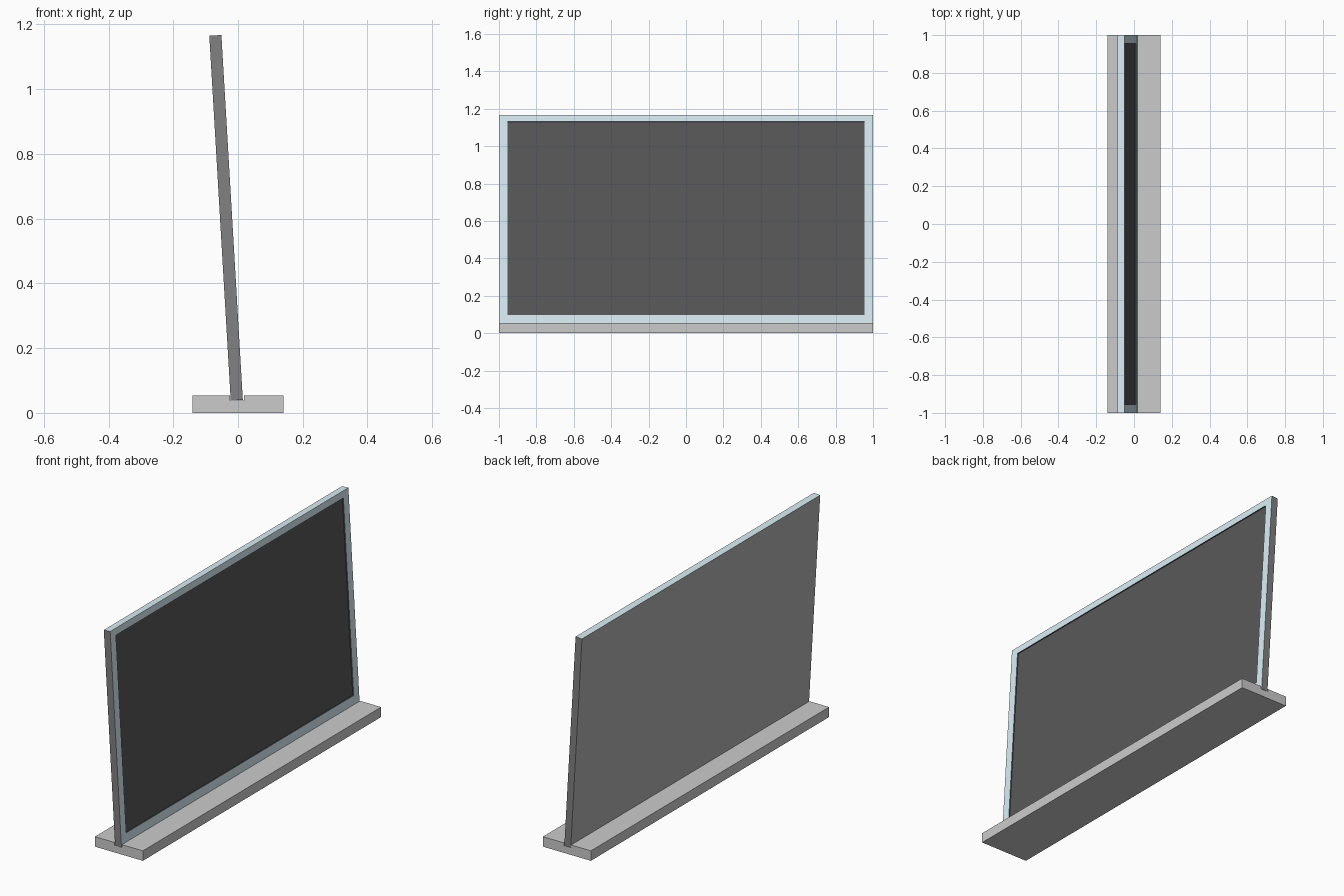
import bpy, bmesh, math
from mathutils import Vector

if "Cube" in bpy.data.objects:
    bpy.data.objects.remove(bpy.data.objects["Cube"])


def material(name, r, g, b):
    m = bpy.data.materials.new(name)
    m.diffuse_color = (r, g, b, 1)
    m.use_nodes = True
    m.node_tree.nodes["Principled BSDF"].inputs["Base Color"].default_value = m.diffuse_color
    return m


def make_object(name, bm, mats=()):
    bmesh.ops.recalc_face_normals(bm, faces=bm.faces[:])
    me = bpy.data.meshes.new(name)
    bm.to_mesh(me)
    bm.free()
    for m in mats:
        me.materials.append(m)
    ob = bpy.data.objects.new(name, me)
    bpy.context.collection.objects.link(ob)
    return ob


def inset_to(bm, face, corners):
    """Inset a face, then snap the inner loop onto given corner positions."""
    bmesh.ops.inset_region(bm, faces=[face], thickness=0.002)
    for v in face.verts:
        v.co = min(corners, key=lambda c: (c - v.co).length)


frame_mat = material("frame_grey", 0.70, 0.86, 0.92)
screen_mat = material("screen_dark", 0.10, 0.10, 0.10)
back_mat = material("back_grey", 0.45, 0.45, 0.45)
side_mat = material("side_grey", 0.22, 0.22, 0.22)

# Base: block with a slot along its length, extruded from its end profile
bm = bmesh.new()
profile = [(-0.141, 0), (0.141, 0), (0.141, 0.053), (0.018, 0.053),
           (0.018, 0.038), (-0.025, 0.038), (-0.025, 0.053), (-0.141, 0.053)]
end = bm.faces.new([bm.verts.new((x, -1, z)) for x, z in profile])
new = bmesh.ops.extrude_face_region(bm, geom=[end], use_keep_orig=True)["geom"]
bmesh.ops.translate(bm, vec=(0, 2, 0),
                    verts=[g for g in new if isinstance(g, bmesh.types.BMVert)])
make_object("base", bm)

# Display panel: leaning slab with a shallow recessed screen on its +x side
T, H, W = 0.0375, 1.129, 1.0
RECESS = 0.006
bm = bmesh.new()
bmesh.ops.create_cube(bm, size=1)
for v in bm.verts:
    v.co = Vector(((v.co.x + 0.5) * T, v.co.y * 2 * W, (v.co.z + 0.5) * H))
bm.normal_update()

# Edges in frame colour, darker back and ends
for f in bm.faces:
    f.material_index = 2 if f.normal.x < -0.5 else 3 if abs(f.normal.y) > 0.5 else 0

# Border, then the recess
front = max(bm.faces, key=lambda f: f.calc_center_median().x)
rim = [Vector((T, y, z)) for y in (-0.955, 0.955) for z in (0.057, H - 0.037)]
inset_to(bm, front, rim)
border = set(bm.faces)
inset_to(bm, front, [c - Vector((RECESS, 0, 0)) for c in rim])
for f in bm.faces:
    if f not in border or f == front:
        f.material_index = 1

panel = make_object("display_panel", bm,
                    [frame_mat, screen_mat, back_mat, side_mat])
panel.location = (-0.0225, 0, 0.038)
panel.rotation_euler.y = math.radians(-3.36)
